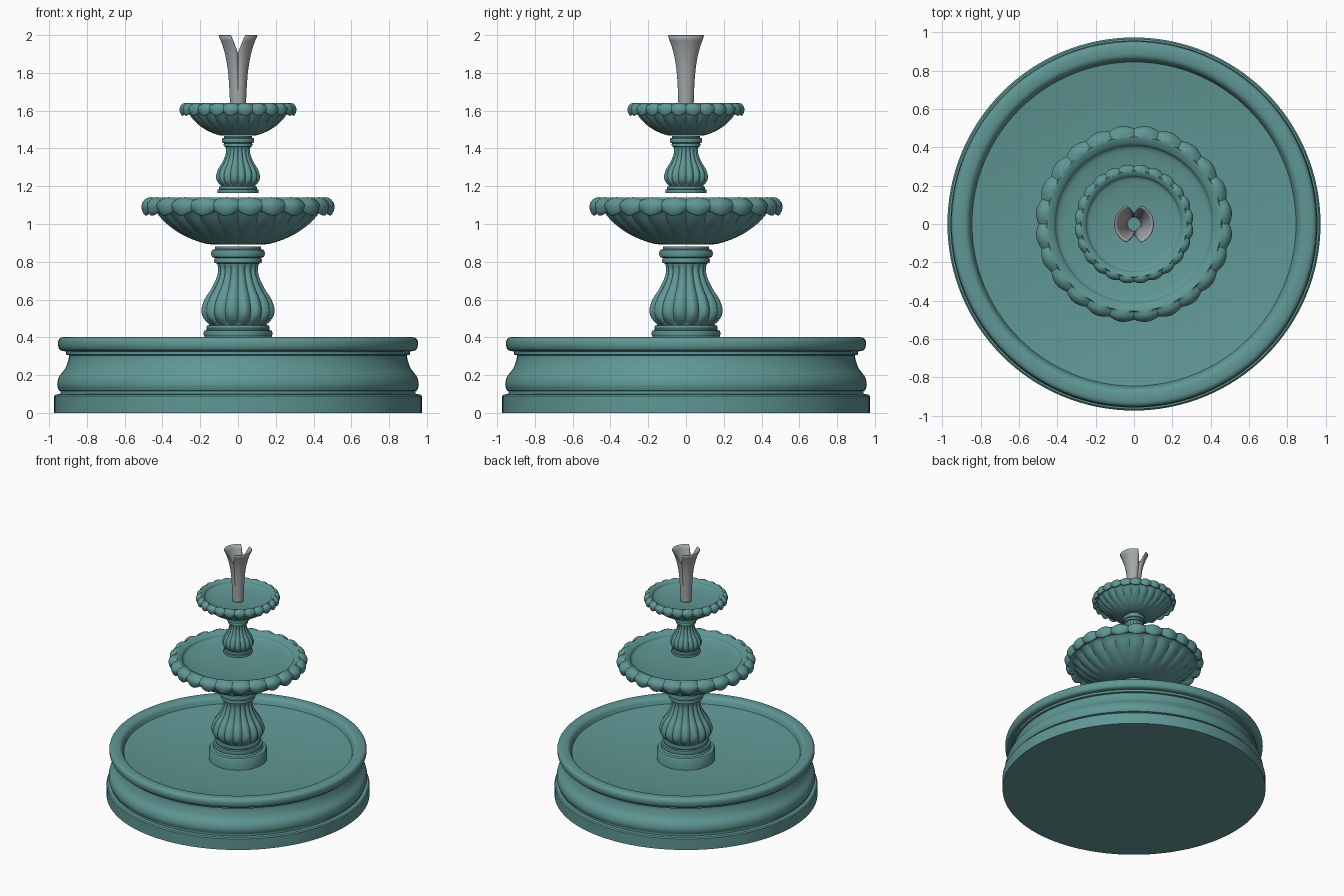
import bpy, bmesh, math

if "Cube" in bpy.data.objects:
    bpy.data.objects.remove(bpy.data.objects["Cube"])


def material(name, rgb):
    m = bpy.data.materials.new(name)
    m.diffuse_color = (*rgb, 1)
    m.use_nodes = True
    m.node_tree.nodes["Principled BSDF"].inputs["Base Color"].default_value = m.diffuse_color
    return m


TEAL = material("teal_stone", (0.115, 0.31, 0.30))
GREY = material("grey_water", (0.38, 0.40, 0.41))


def finish(name, bm, mat, angle=35):
    bmesh.ops.remove_doubles(bm, verts=bm.verts, dist=1e-5)
    bmesh.ops.recalc_face_normals(bm, faces=bm.faces)
    me = bpy.data.meshes.new(name)
    bm.to_mesh(me)
    bm.free()
    me.materials.append(mat)
    me.shade_smooth()
    me.set_sharp_from_angle(angle=math.radians(angle))
    ob = bpy.data.objects.new(name, me)
    bpy.context.collection.objects.link(ob)
    return ob


def smooth(pts, steps=4):
    """Catmull-Rom curve through the profile points."""
    out = []
    for i in range(len(pts) - 1):
        a, b, c, d = pts[max(i - 1, 0)], pts[i], pts[i + 1], pts[min(i + 2, len(pts) - 1)]
        for s in range(steps):
            t = s / steps
            out.append(tuple(
                0.5 * (2 * q + (r - p) * t + (2 * p - 5 * q + 4 * r - w) * t * t
                       + (3 * q - p - 3 * r + w) * t ** 3)
                for p, q, r, w in zip(a, b, c, d)))
    return out + [pts[-1]]


def lathe(name, profile, segments, lobes=0):
    """Spin (r, z, radial flute depth, vertical flute depth) points about z."""
    bm = bmesh.new()
    rings = []
    for p in profile:
        r, z, ar, az = (tuple(p) + (0, 0))[:4]
        ring = []
        for i in range(segments):
            th = 2 * math.pi * i / segments
            valley = 1 - abs(math.sin(lobes * th / 2)) if lobes else 0
            rr = max(r - ar * valley, 0)
            ring.append(bm.verts.new((rr * math.cos(th), rr * math.sin(th), z + az * valley)))
        rings.append(ring)
    for a, b in zip(rings, rings[1:]):
        for i in range(segments):
            j = (i + 1) % segments
            bm.faces.new((a[i], a[j], b[j], b[i]))
    return finish(name, bm, TEAL)


def rescale(profile, z0, z1, kr, kz):
    """Move profile height z0 to z1 while scaling radius and height."""
    return [(r * kr, (z - z0) * kz + z1, ar * kr, az * kz)
            for r, z, ar, az in ((tuple(p) + (0, 0))[:4] for p in profile)]


# Ground basin: plinth, ogee wall, rounded rim and shallow dished floor
wall = smooth([(0.948, 0.118), (0.957, 0.15), (0.948, 0.19), (0.915, 0.235),
               (0.898, 0.28), (0.895, 0.305)])
rim = smooth([(0.91, 0.325), (0.94, 0.332), (0.952, 0.355), (0.95, 0.385),
              (0.93, 0.40), (0.885, 0.40), (0.86, 0.385), (0.845, 0.35)])
floor = smooth([(0.845, 0.35), (0.6, 0.318), (0.3, 0.30), (0, 0.295)])
lathe("basin", [(0, 0), (0.973, 0), (0.973, 0.09), (0.965, 0.098), (0.94, 0.10), (0.94, 0.115)]
      + wall + [(0.91, 0.308), (0.91, 0.322)] + rim + floor, 128)

# Round plinth standing on the basin floor
lathe("pedestal_plinth", [(0, 0.28), (0.215, 0.28), (0.215, 0.375), (0.207, 0.388),
                          (0.185, 0.392), (0.175, 0.412), (0, 0.412)], 64)

# Fluted vase pedestal with ring mouldings, reused smaller above
vase = smooth([(0.155, 0.47, 0.006, 0), (0.188, 0.505, 0.018, 0), (0.197, 0.55, 0.02, 0),
               (0.178, 0.605, 0.018, 0), (0.142, 0.66, 0.014, 0), (0.116, 0.715, 0.012, 0),
               (0.107, 0.76, 0.01, 0), (0.112, 0.79, 0.004, 0)])
pedestal = ([(0, 0.408), (0.18, 0.408), (0.183, 0.42), (0.18, 0.436), (0.165, 0.438),
             (0.168, 0.45), (0.163, 0.462), (0.15, 0.466)] + vase
            + [(0.125, 0.795), (0.127, 0.81), (0.122, 0.82), (0.138, 0.826), (0.143, 0.843),
               (0.138, 0.862), (0.122, 0.867), (0.122, 0.882), (0, 0.882)])
lathe("lower_pedestal", pedestal, 128, 16)
lathe("upper_pedestal", rescale(pedestal, 0.408, 1.165, 0.6, 0.636), 128, 16)

# Scalloped bowl with fluted underside and rolled lobed rim, reused smaller above
bowl = smooth([(0, 0.892), (0.10, 0.892), (0.18, 0.898, 0.004, 0), (0.30, 0.945, 0.012, 0),
               (0.385, 1.005, 0.016, 0), (0.435, 1.06, 0.016, 0), (0.458, 1.075, 0.012, 0.004),
               (0.475, 1.055, 0.01, 0.016), (0.495, 1.044, 0.012, 0.026),
               (0.511, 1.07, 0.016, 0.016), (0.513, 1.105, 0.016, 0), (0.49, 1.135, 0.01, -0.014),
               (0.455, 1.141, 0.004, -0.014), (0.415, 1.122, 0, -0.01), (0.385, 1.095),
               (0.2, 1.068), (0, 1.06)])
lathe("lower_bowl", bowl, 192, 24)
lathe("upper_bowl", rescale(bowl, 1.141, 1.64, 0.605, 0.69), 192, 24)

# Water jet: a flaring tube that splits into two leaves along x
bm = bmesh.new()
N, ROWS = 64, 16
grid = []
for s in range(ROWS + 1):
    t = s / ROWS
    row = []
    for i in range(N):
        th = 2 * math.pi * i / N
        off = math.asin(min(abs(math.sin(th)), 1)) / (math.pi / 2)  # 0 at x axis, 1 at y axis
        k = max(0, (off - 0.75) / 0.25)
        top, reach = 2.0 - 0.12 * k, 0.098 - 0.058 * k
        r = 0.034 + (reach - 0.034) * (0.25 * t + 0.75 * t ** 4)
        row.append(bm.verts.new((r * math.cos(th), r * math.sin(th), 1.575 + (top - 1.575) * t)))
    grid.append(row)
for a, b in zip(grid, grid[1:]):
    for i in range(N):
        j = (i + 1) % N
        bm.faces.new((a[i], a[j], b[j], b[i]))
jet = finish("water_jet", bm, GREY, 50)
mod = jet.modifiers.new("thickness", 'SOLIDIFY')
mod.thickness = 0.006
mod.offset = -1
